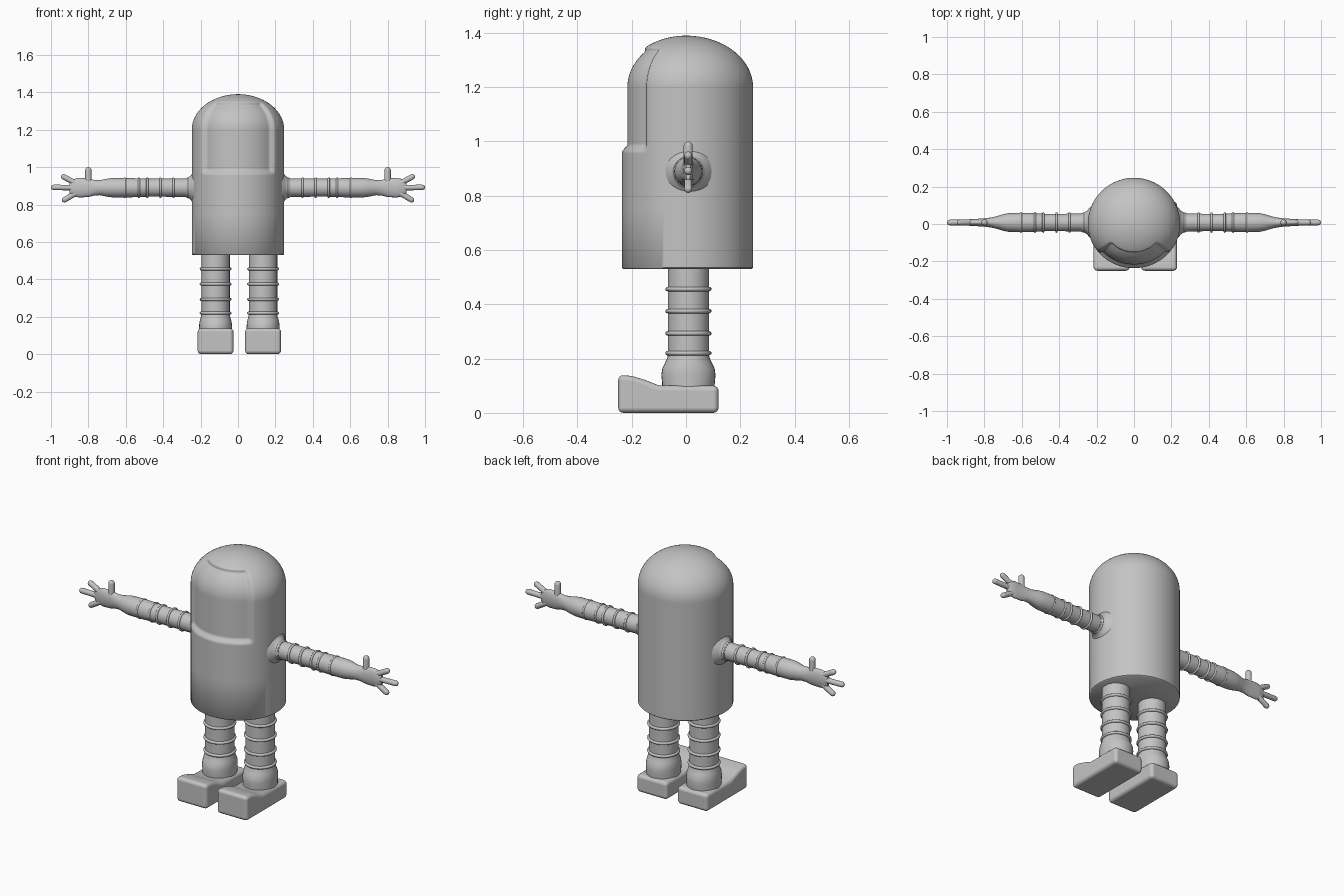
import bpy, bmesh
from math import pi, sin, cos, atan2, radians
from mathutils import Vector, Matrix

cube = bpy.data.objects.get("Cube")
if cube:
    bpy.data.objects.remove(cube)

grey = bpy.data.materials.new("plain grey")
grey.use_nodes = True
GREY = (0.55, 0.55, 0.55, 1)
grey.diffuse_color = GREY
for node in grey.node_tree.nodes:
    if node.type == 'BSDF_PRINCIPLED':
        node.inputs["Base Color"].default_value = GREY


def finish(bm, name, angle=40):
    """Turn a bmesh into a smooth-shaded object."""
    bmesh.ops.recalc_face_normals(bm, faces=bm.faces[:])
    mesh = bpy.data.meshes.new(name)
    bm.to_mesh(mesh)
    bm.free()
    mesh.materials.append(grey)
    mesh.shade_smooth()
    mesh.set_sharp_from_angle(angle=radians(angle))
    obj = bpy.data.objects.new(name, mesh)
    bpy.context.collection.objects.link(obj)
    return obj


def loft(name, sections, place=Matrix(), sides=32, shape=None, angle=40):
    """Join elliptical sections (height, radius x, radius y) along local z."""
    bm = bmesh.new()
    rings = []
    for h, a, b in sections:
        ring = []
        for i in range(sides):
            t = 2 * pi * i / sides
            p = Vector((a * cos(t), b * sin(t), h))
            if shape:
                p = shape(p)
            ring.append(bm.verts.new(place @ p))
        rings.append(ring)
    for low, high in zip(rings, rings[1:]):
        for i in range(sides):
            j = (i + 1) % sides
            bm.faces.new((low[i], low[j], high[j], high[i]))
    bm.faces.new(rings[0])
    bm.faces.new(rings[-1])
    return finish(bm, name, angle)


def band(r, h, w):
    """Sections of a thin rounded ring of tube radius w at height h."""
    return [(h + w * sin(t), r + w * cos(t), r + w * cos(t))
            for t in [pi * (k / 6 - 0.5) for k in range(7)]]


def finger(name, start, end, r):
    start, end = Vector(start), Vector(end)
    axis = end - start
    n = axis.length
    place = Matrix.Translation(start) @ axis.to_track_quat('Z', 'Y').to_matrix().to_4x4()
    tip = [(n - r + r * sin(t), r * cos(t), r * cos(t)) for t in (0, 0.4, 0.8, 1.2, 1.5)]
    loft(name, [(0, r, r)] + tip, place, 14)


def step(x, a, b):
    t = min(1, max(0, (x - a) / (b - a)))
    return t * t * (3 - 2 * t)


# Domed body with a sunken face panel
def sink_panel(p):
    if p.y < 0:
        p.y *= 0.955
    turn = abs(atan2(p.x, -p.y))
    depth = (step(p.z, 0.96, 0.99) * (1 - step(p.z, 1.328, 1.35))
             * (1 - step(turn, radians(48), radians(54))))
    r = Vector((p.x, p.y)).length
    k = 1 - 0.02 * depth / max(r, 0.02)
    return Vector((p.x * k, p.y * k, p.z))


R = 0.247
body = [(0.53, R - 0.006, R - 0.006), (0.535, R, R), (0.75, R, R), (0.95, R, R)]
body += [(0.955 + 0.005 * k, R, R) for k in range(49)]
body += [(1.2 + 0.19 * sin(t), R * cos(t), R * cos(t))
         for t in [pi / 2 * k / 60 for k in range(1, 60)]]
loft("body", body, sides=160, shape=sink_panel, angle=50)

# Arms and hands
ARM_Z, ARM_Y = 0.89, 0.008
for side, label in ((1, "left"), (-1, "right")):
    place = Matrix(((0, 0, side, 0), (1, 0, 0, ARM_Y), (0, 1, 0, ARM_Z), (0, 0, 0, 1)))
    loft(label + "_shoulder", [(0.2, 0.1, 0.11), (0.235, 0.083, 0.095), (0.25, 0.064, 0.068),
                               (0.265, 0.054, 0.055), (0.28, 0.05, 0.05)], place)
    loft(label + "_arm", [(0.2, 0.048, 0.049), (0.47, 0.046, 0.048), (0.53, 0.05, 0.05),
                          (0.6, 0.052, 0.052), (0.67, 0.05, 0.052), (0.7, 0.044, 0.048),
                          (0.74, 0.032, 0.04), (0.77, 0.026, 0.042), (0.8, 0.022, 0.05),
                          (0.85, 0.019, 0.052), (0.885, 0.017, 0.045), (0.9, 0.01, 0.03)], place)
    for k, x in enumerate((0.27, 0.345, 0.415, 0.485, 0.53, 0.605)):
        loft(f"{label}_arm_ring_{k + 1}", band(0.049, x, 0.006), place)
    finger(label + "_thumb", (side * 0.8, ARM_Y, 0.9), (side * 0.8, ARM_Y, 1.0), 0.017)
    finger(label + "_upper_finger", (side * 0.86, ARM_Y, 0.91), (side * 0.945, ARM_Y, 0.955), 0.015)
    finger(label + "_middle_finger", (side * 0.87, ARM_Y, 0.89), (side * 1.0, ARM_Y, 0.892), 0.015)
    finger(label + "_lower_finger", (side * 0.86, ARM_Y, 0.865), (side * 0.94, ARM_Y, 0.818), 0.015)

# Legs, ankles and feet
FOOT = [(-0.25, 0), (-0.25, 0.14), (-0.2, 0.136), (-0.15, 0.121), (-0.1, 0.101),
        (0.12, 0.1), (0.12, 0)]
for side, label in ((1, "left"), (-1, "right")):
    cx = 0.007 + side * 0.127
    place = Matrix.Translation((cx, 0.009, 0))
    loft(label + "_leg", [(0.18, 0.076, 0.076), (0.54, 0.076, 0.076)], place)
    for k, z in enumerate((0.22, 0.293, 0.375, 0.456)):
        loft(f"{label}_leg_ring_{k + 1}", band(0.077, z, 0.008), place)
    loft(label + "_ankle", [(0.08, 0.088, 0.096), (0.11, 0.087, 0.097), (0.14, 0.088, 0.1),
                            (0.165, 0.087, 0.096), (0.185, 0.083, 0.086), (0.205, 0.077, 0.077),
                            (0.22, 0.075, 0.075)], place)
    bm = bmesh.new()
    face = bm.faces.new([bm.verts.new((cx - 0.096, y, z)) for y, z in FOOT])
    new = bmesh.ops.extrude_face_region(bm, geom=[face], use_keep_orig=True)["geom"]
    bmesh.ops.translate(bm, vec=(0.192, 0, 0),
                        verts=[v for v in new if isinstance(v, bmesh.types.BMVert)])
    foot = finish(bm, label + "_foot")
    bevel = foot.modifiers.new("rounded edges", 'BEVEL')
    bevel.width = 0.02
    bevel.segments = 4
    bevel.limit_method = 'ANGLE'
    bevel.angle_limit = radians(40)
    foot.data.set_sharp_from_angle(angle=pi)
    bevel.harden_normals = True
